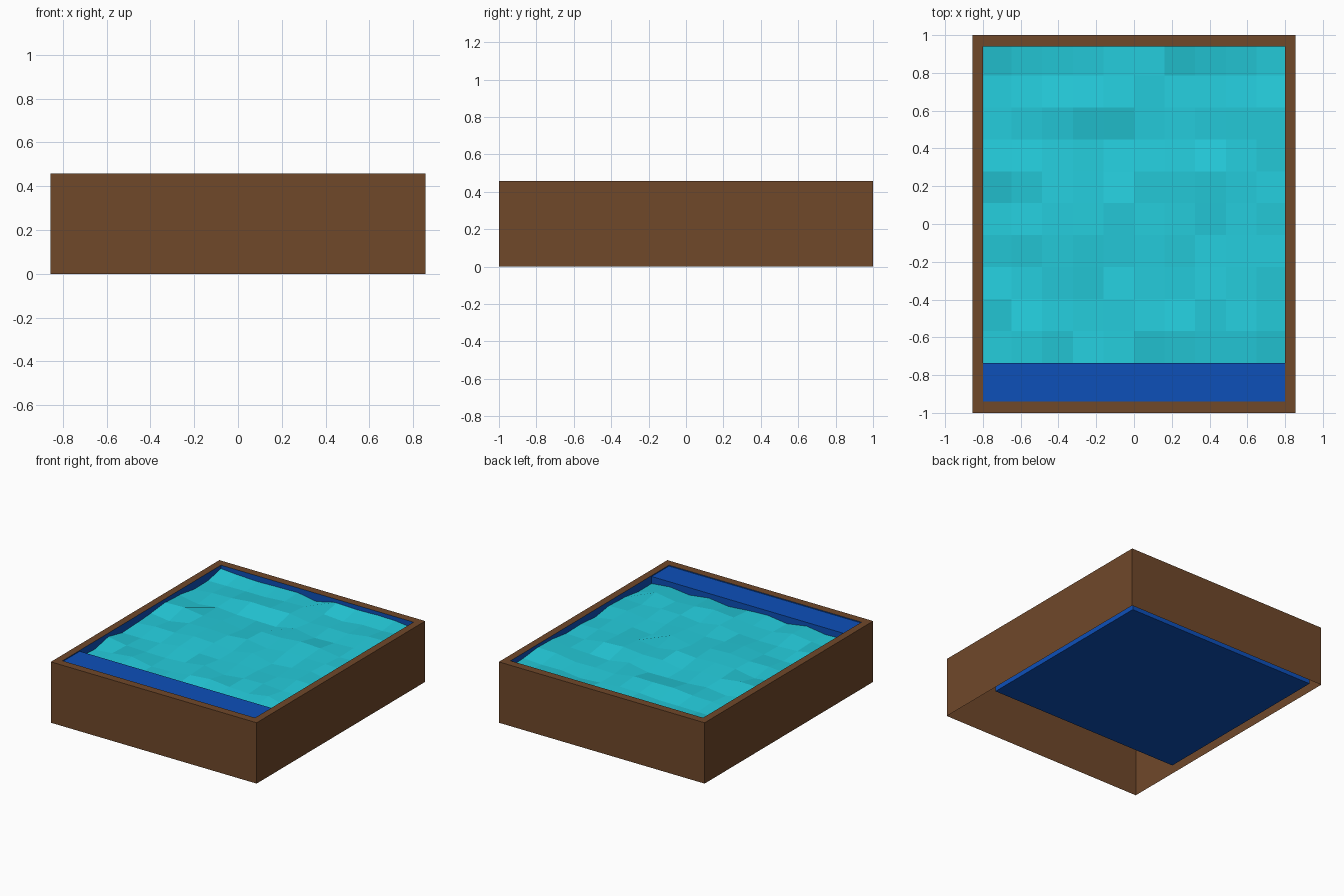
import bpy, random

if "Cube" in bpy.data.objects:
    bpy.data.objects.remove(bpy.data.objects["Cube"])

random.seed(7)
TOP = 0.457            # rim height
OX, OY = 0.855, 1.0    # outer half sizes
IX, IY = 0.80, 0.94    # inner half sizes
STEP_Y, FLOOR_Y = -0.735, -0.54


def material(name, color):
    m = bpy.data.materials.new(name)
    m.diffuse_color = (*color, 1)
    m.use_nodes = True
    m.node_tree.nodes["Principled BSDF"].inputs["Base Color"].default_value = m.diffuse_color
    return m


def mesh_object(name, verts, faces, mat):
    me = bpy.data.meshes.new(name)
    me.from_pydata(verts, [], faces)
    me.materials.append(mat)
    ob = bpy.data.objects.new(name, me)
    bpy.context.collection.objects.link(ob)
    return ob


def ring(hx, hy, z):
    return [(-hx, -hy, z), (hx, -hy, z), (hx, hy, z), (-hx, hy, z)]


brown = material("brown", (0.162, 0.065, 0.023))
blue = material("blue", (0.004, 0.08, 0.485))
cyan = material("cyan", (0.018, 0.61, 0.72))

# Outer casing: open-bottomed walls and a flat rim
verts = ring(OX, OY, 0) + ring(OX, OY, TOP) + ring(IX, IY, TOP)
faces = [(r + i, r + (i + 1) % 4, r + 4 + (i + 1) % 4, r + 4 + i)
         for r in (0, 4) for i in range(4)]
mesh_object("pool_casing", verts, faces, brown)

# Liner: stepped floor profile (y, z) swept across the width, with side walls
profile = [(-IY, TOP), (-IY, 0.45), (STEP_Y, 0.45), (STEP_Y, 0.23),
           (FLOOR_Y, 0.23), (FLOOR_Y, 0.015), (IY, 0.015), (IY, TOP)]
n = len(profile)
verts = [(x, y, z) for x in (-IX, IX) for y, z in profile]
faces = [(i, n + i, n + i + 1, i + 1) for i in range(n - 1)]
faces += [tuple(range(n - 1, -1, -1)), tuple(range(n, 2 * n))]
mesh_object("pool_liner", verts, faces, blue)

# Faceted water surface: 10 x 10 grid with random ripples
N, WX, Y0, Y1 = 10, 0.81, STEP_Y, 0.955
verts = [(-WX + 2 * WX * i / N, Y0 + (Y1 - Y0) * j / N,
          0.415 + random.uniform(-0.022, 0.022))
         for j in range(N + 1) for i in range(N + 1)]
faces = [(a, a + 1, a + N + 2, a + N + 1)
         for j in range(N) for i in range(N) for a in [j * (N + 1) + i]]
mesh_object("water_surface", verts, faces, cyan)
